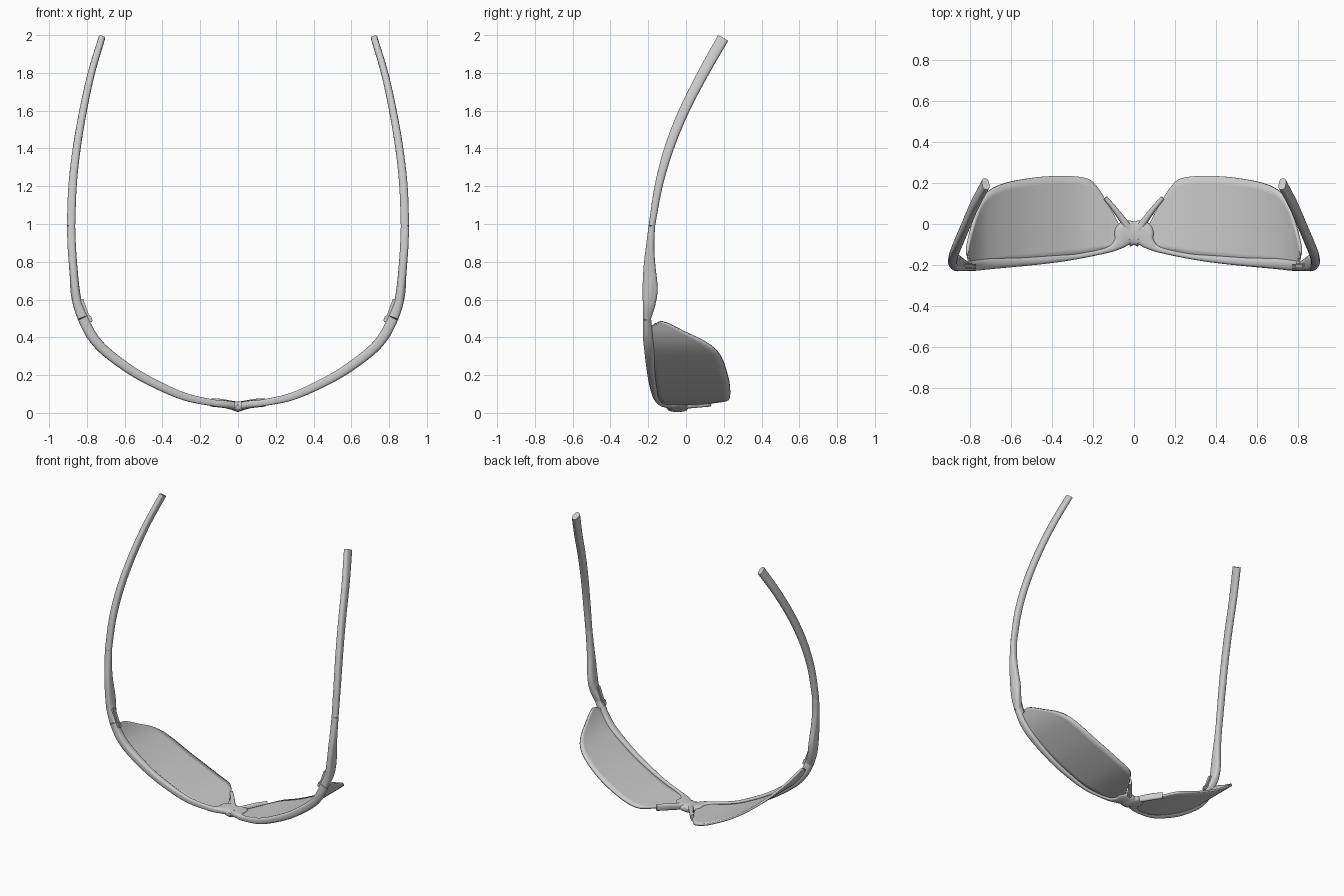
import bpy, bmesh, math
from mathutils import Vector, Matrix

if "Cube" in bpy.data.objects:
    bpy.data.objects.remove(bpy.data.objects["Cube"])


def spline(pts, n=8):
    """Catmull-Rom through tuples of any size."""
    P = [Vector(p) for p in pts]
    P = [P[0] * 2 - P[1]] + P + [P[-1] * 2 - P[-2]]
    out = []
    for i in range(1, len(P) - 2):
        a, b, c, d = P[i - 1:i + 3]
        for k in range(n):
            t = k / n
            out.append(0.5 * (2 * b + (c - a) * t + (2 * a - 5 * b + 4 * c - d) * t * t
                              + (3 * b - a - 3 * c + d) * t ** 3))
    out.append(P[-2])
    return out


def finish(name, bm, angle=40):
    bmesh.ops.recalc_face_normals(bm, faces=bm.faces)
    me = bpy.data.meshes.new(name)
    bm.to_mesh(me)
    bm.free()
    ob = bpy.data.objects.new(name, me)
    bpy.context.collection.objects.link(ob)
    bpy.ops.object.select_all(action='DESELECT')
    ob.select_set(True)
    bpy.context.view_layer.objects.active = ob
    bpy.ops.object.shade_smooth_by_angle(angle=math.radians(angle))
    return ob


def loft(name, stations, power=2.8, sides=20):
    """Rounded section swept through (x, y, z, half width, half thickness)."""
    bm = bmesh.new()
    rings = []
    C = [Vector(s[:3]) for s in stations]
    for i, s in enumerate(stations):
        t = (C[min(i + 1, len(C) - 1)] - C[max(i - 1, 0)]).normalized()
        w = Vector((0, 1, 0))
        w = (w - t * t.dot(w)).normalized()
        n = t.cross(w)
        ring = []
        for k in range(sides):
            a = 2 * math.pi * k / sides
            ca, sa = math.cos(a), math.sin(a)
            u = math.copysign(abs(ca) ** (2 / power), ca) * s[3]
            v = math.copysign(abs(sa) ** (2 / power), sa) * s[4]
            ring.append(bm.verts.new(C[i] + w * u + n * v))
        rings.append(ring)
    for r, q in zip(rings, rings[1:]):
        for k in range(sides):
            bm.faces.new((r[k], r[(k + 1) % sides], q[(k + 1) % sides], q[k]))
    bm.faces.new(rings[0])
    bm.faces.new(rings[-1])
    return finish(name, bm)


def flip(stations, s):
    return [(p[0] * s, *p[1:]) for p in stations]


# Brow bar with the bridge in the middle
half = [(0, -.045, .033, .057, .028), (.04, -.05, .041, .063, .022),
        (.075, -.095, .047, .03, .02), (.13, -.127, .053, .014, .018),
        (.27, -.157, .082, .013, .02), (.4, -.172, .135, .018, .022),
        (.55, -.185, .215, .021, .024), (.7, -.194, .325, .026, .026),
        (.775, -.202, .41, .026, .027), (.822, -.207, .503, .022, .028)]
bar = spline(half)
loft("brow_bar", flip(bar[:0:-1], -1) + bar)


def bar_at(x):
    for a, b in zip(bar, bar[1:]):
        if x <= b[0]:
            return a.lerp(b, (x - a[0]) / (b[0] - a[0]))
    return bar[-1]


# Outlines used on both sides
lens_edge = spline([(.057, -.07), (.075, 0), (.14, .12), (.185, .187), (.225, .22),
                    (.3, .233), (.4, .233), (.5, .224), (.62, .201), (.7, .165),
                    (.75, .1), (.79, -.02), (.812, -.12), (.806, -.165)], 5)
lens_top = spline([(x, 0) for x in (.065, .085, .13, .17, .22, .3, .4, .5, .6,
                                    .68, .73, .77, .79, .797)], 5)
arm_front = spline([(.822, -.207, .503, .022, .028), (.85, -.195, .58, .034, .025),
                    (.862, -.19, .66, .04, .023), (.873, -.193, .78, .031, .022),
                    (.88, -.19, .88, .022, .022), (.884, -.181, .99, .017, .022)])
arm_back = spline([(.884, -.181, .99, .017, .022), (.876, -.145, 1.2, .021, .022),
                   (.854, -.09, 1.4, .025, .021), (.82, -.01, 1.6, .027, .02),
                   (.776, .092, 1.8, .029, .019), (.722, .195, 1.982, .031, .018)])
nose = spline([(.02, -.03, .042, .02, .02), (.055, .02, .046, .016, .022),
               (.098, .077, .052, .013, .023), (.14, .127, .055, .011, .022)])

for s, side in ((1, "right"), (-1, "left")):
    # Wrapped lens following the curve of the bar
    bm = bmesh.new()
    rows = []
    for e, t in zip(lens_edge, lens_top):
        top = Vector((t[0], bar_at(t[0])[1]))
        row = []
        for k in range(11):
            p = top.lerp(e, k / 10)
            row.append(bm.verts.new((s * p[0], p[1], bar_at(p[0])[2])))
        rows.append(row)
    for a, b in zip(rows, rows[1:]):
        for k in range(10):
            bm.faces.new((a[k], a[k + 1], b[k + 1], b[k]))
    lens = finish(side + "_lens", bm)
    mod = lens.modifiers.new("thickness", 'SOLIDIFY')
    mod.thickness = .014
    mod.offset = 0

    # Nose rest and two-piece temple arm
    loft(side + "_nose_rest", flip(nose, s))
    loft(side + "_temple_front", flip(arm_front, s))
    loft(side + "_temple_tip", flip(arm_back, s))

    # Hinge: long leaf on the arm, knuckle on the bar
    for name, c, size in (("_hinge_leaf", (.812, -.205, .55), (.022, .028, .11)),
                          ("_hinge_knuckle", (.79, -.207, .495), (.035, .026, .035))):
        bm = bmesh.new()
        m = (Matrix.Translation((s * c[0], c[1], c[2]))
             @ Matrix.Rotation(s * math.radians(20), 4, 'Y') @ Matrix.Diagonal((*size, 1)))
        bmesh.ops.create_cube(bm, size=1, matrix=m)
        bmesh.ops.bevel(bm, geom=bm.edges[:], offset=.004, segments=2, affect='EDGES')
        finish(side + name, bm)

    # Plain oval inlay on the outside of the arm
    bm = bmesh.new()
    m = (Matrix.Translation((s * .878, -.188, .66)) @ Matrix.Rotation(s * math.radians(5), 4, 'Y')
         @ Matrix.Diagonal((.01, .02, .085, 1)))
    bmesh.ops.create_uvsphere(bm, u_segments=24, v_segments=12, radius=1, matrix=m)
    finish(side + "_arm_inlay", bm)
